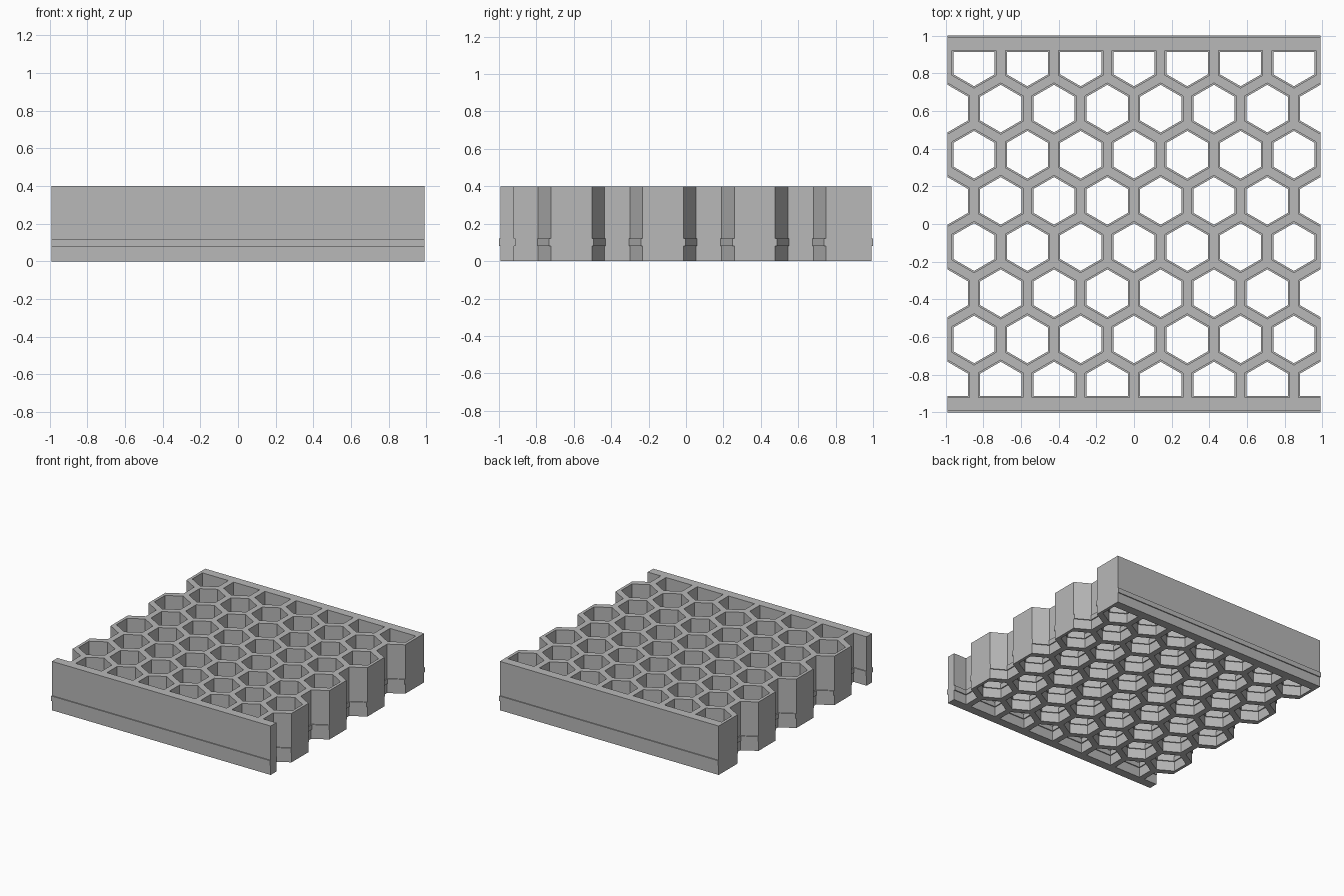
import bpy, bmesh, math

HALF_X, HALF_Y, HEIGHT = 0.9905, 0.992, 0.4
PITCH, FLAT = 0.283, 0.235          # cell spacing and clear width across flats
RIB = 0.008                         # how far the low rib stands out
BAR_Y = 0.92                        # inner face of the end bars
RIB_LOW, RIB_HIGH = 0.08, 0.12

if "Cube" in bpy.data.objects:
    bpy.data.objects.remove(bpy.data.objects["Cube"])

grey = bpy.data.materials.new("plain_grey")
grey.use_nodes = True
colour = (0.48, 0.48, 0.48, 1)
grey.diffuse_color = colour
grey.node_tree.nodes["Principled BSDF"].inputs["Base Color"].default_value = colour


def add_stack(bm, outline, low, high):
    """Closed column following the stepped rib; outline(step) gives its ring."""
    levels = [(low, 0), (RIB_LOW, 0), (RIB_LOW, RIB),
              (RIB_HIGH, RIB), (RIB_HIGH, 0), (high, 0)]
    rings = [[bm.verts.new((x, y, z)) for x, y in outline(step)] for z, step in levels]
    for a, b in zip(rings, rings[1:]):
        for i in range(len(a)):
            j = (i + 1) % len(a)
            bm.faces.new((a[i], a[j], b[j], b[i]))
    bm.faces.new(rings[0][::-1])
    bm.faces.new(rings[-1])


def block(step):
    y = HALF_Y + step
    return [(-HALF_X, -y), (HALF_X, -y), (HALF_X, y), (-HALF_X, y)]


def hexagon(cx, cy):
    def outline(step):
        radius = (FLAT - 2 * step) / math.sqrt(3)
        limit = BAR_Y - step
        points = []
        for k in range(6):
            a = math.radians(30 + 60 * k)
            y = max(-limit, min(limit, cy + radius * math.sin(a)))
            points.append((cx + radius * math.cos(a), y))
        return points
    return outline


def make_object(name, bm):
    bmesh.ops.recalc_face_normals(bm, faces=bm.faces)
    mesh = bpy.data.meshes.new(name)
    bm.to_mesh(mesh)
    bm.free()
    obj = bpy.data.objects.new(name, mesh)
    bpy.context.collection.objects.link(obj)
    mesh.materials.append(grey)
    return obj


# Solid panel with end bars and outer rib
bm = bmesh.new()
add_stack(bm, block, 0, HEIGHT)
panel = make_object("honeycomb_panel", bm)

# Staggered rows of cells, alternate rows open at the sides
bm = bmesh.new()
for row in range(8):
    cy = (row - 3.5) * PITCH * math.sqrt(3) / 2
    count = 8 - row % 2
    for col in range(count):
        cx = (col - (count - 1) / 2) * PITCH
        add_stack(bm, hexagon(cx, cy), -0.1, HEIGHT + 0.1)
cutter = make_object("cell_cutter", bm)
cutter.hide_render = True

# Cut the cells through the panel
cut = panel.modifiers.new("cells", 'BOOLEAN')
cut.operation = 'DIFFERENCE'
cut.solver = 'EXACT'
cut.object = cutter
bpy.context.view_layer.update()
result = bpy.data.meshes.new_from_object(
    panel.evaluated_get(bpy.context.evaluated_depsgraph_get()))
panel.modifiers.clear()
panel.data = result
bpy.data.objects.remove(cutter)
